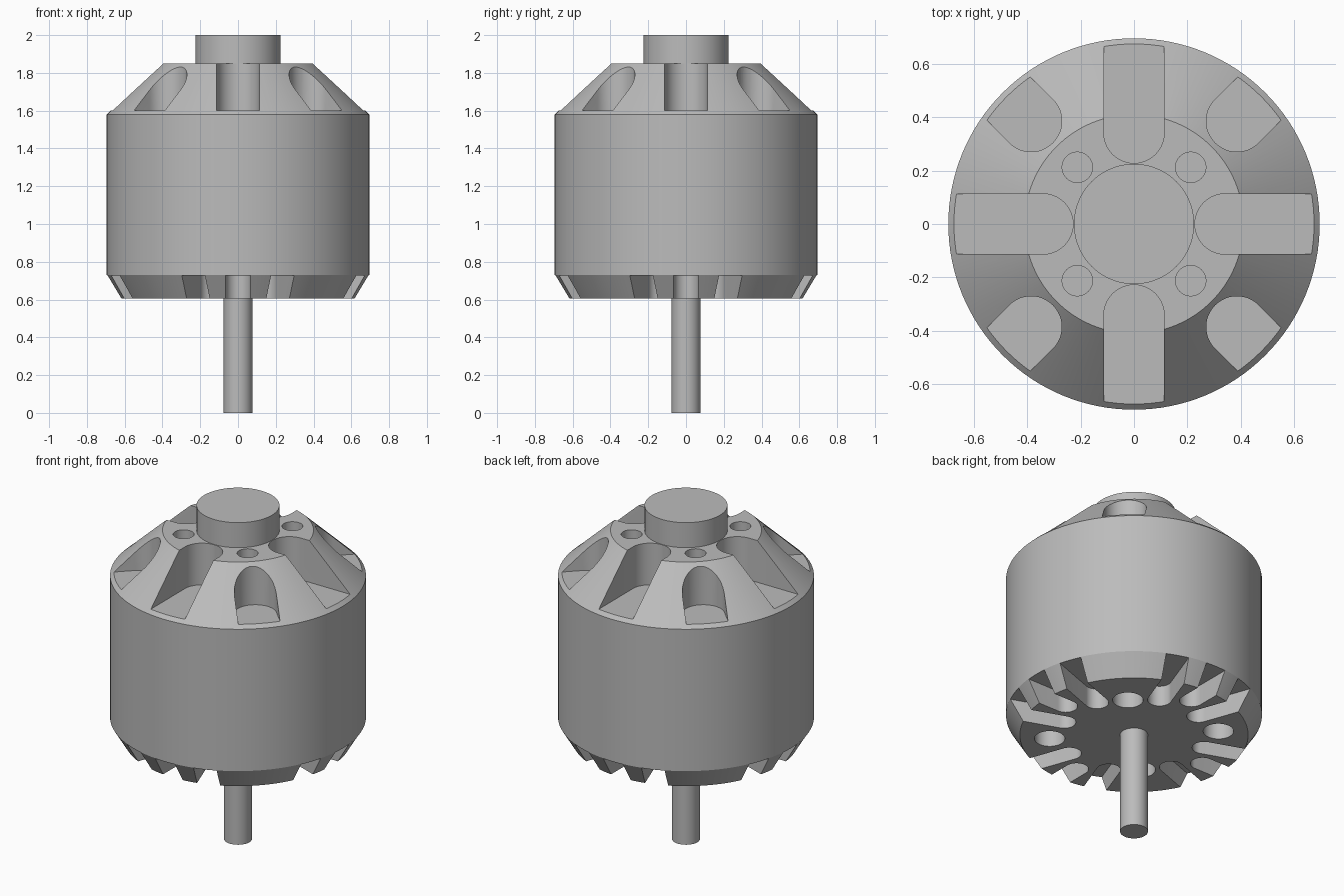
import bpy, bmesh, math
from mathutils import Matrix

old = bpy.data.objects.get("Cube")
if old:
    bpy.data.objects.remove(old, do_unlink=True)

metal = bpy.data.materials.new("grey_metal")
metal.use_nodes = True
GREY = (0.5, 0.5, 0.5, 1)
metal.diffuse_color = GREY
metal.node_tree.nodes["Principled BSDF"].inputs["Base Color"].default_value = GREY


def make_object(name, bm):
    bmesh.ops.recalc_face_normals(bm, faces=bm.faces)
    mesh = bpy.data.meshes.new(name)
    bm.to_mesh(mesh)
    bm.free()
    mesh.materials.append(metal)
    obj = bpy.data.objects.new(name, mesh)
    bpy.context.collection.objects.link(obj)
    return obj


def turned(name, profile, sides):
    """Solid of revolution from (radius, height) points."""
    bm = bmesh.new()
    rings = []
    for r, z in profile:
        rings.append([bm.verts.new((r * math.cos(a), r * math.sin(a), z))
                      for a in (math.tau * i / sides for i in range(sides))])
    for low, high in zip(rings, rings[1:]):
        for i in range(sides):
            j = (i + 1) % sides
            bm.faces.new((low[i], low[j], high[j], high[i]))
    bm.faces.new(rings[0])
    bm.faces.new(rings[-1])
    return make_object(name, bm)


def add_prism(bm, outline, z0, z1, degrees):
    """Upright prism over an outline, turned about the z axis."""
    turn = Matrix.Rotation(math.radians(degrees), 4, "Z")
    low = [bm.verts.new((x, y, z0)) for x, y in outline]
    high = [bm.verts.new((x, y, z1)) for x, y in outline]
    bm.faces.new(low)
    bm.faces.new(high)
    n = len(outline)
    for i in range(n):
        j = (i + 1) % n
        bm.faces.new((low[i], low[j], high[j], high[i]))
    bmesh.ops.transform(bm, matrix=turn, verts=low + high)


def arc(cx, radius, start, sweep, steps):
    return [(cx + radius * math.cos(a), radius * math.sin(a))
            for a in (start + sweep * i / steps for i in range(steps + 1))]


def slot(inner, half):
    """Radial slot with a round inner end, open on the outside."""
    return arc(inner + half, half, math.pi / 2, math.pi, 24) + [(1, -half), (1, half)]


def hole(distance, radius):
    return arc(distance, radius, 0, math.tau, 32)[:-1]


def smooth(obj):
    bpy.ops.object.select_all(action="DESELECT")
    obj.select_set(True)
    bpy.context.view_layer.objects.active = obj
    bpy.ops.object.shade_smooth_by_angle(angle=math.radians(25))


# Turned housing with chamfered bottom and conical top
housing = turned("motor_housing",
                 [(0.62, 0.605), (0.695, 0.73), (0.695, 1.58), (0.41, 1.85)], 128)

cut = bmesh.new()
for side in range(4):
    axis = side * 90
    # Top vents and screw holes
    add_prism(cut, slot(0.228, 0.113), 1.6, 2.1, axis)
    add_prism(cut, slot(0.43, 0.115), 1.6, 2.1, axis + 45)
    add_prism(cut, hole(0.3, 0.057), 1.6, 2.1, axis + 45)
    # Bottom vents in groups of three, and mounting holes
    for offset, inner in ((-20, 0.34), (0, 0.42), (20, 0.34)):
        add_prism(cut, slot(inner, 0.065), 0.5, 0.728, axis + offset)
    add_prism(cut, hole(0.46 if side % 2 else 0.38, 0.083), 0.5, 0.728, axis + 45)
cutter = make_object("vent_cutter", cut)
cutter.hide_render = True

boolean = housing.modifiers.new("vents", "BOOLEAN")
boolean.operation = "DIFFERENCE"
boolean.solver = "EXACT"
boolean.object = cutter
bpy.context.view_layer.objects.active = housing
bpy.ops.object.modifier_apply(modifier="vents")
bpy.data.objects.remove(cutter, do_unlink=True)

# Hub on top and output shaft below
hub = turned("top_hub", [(0.225, 1.84), (0.225, 2)], 96)
shaft = turned("shaft", [(0.076, 0), (0.076, 0.62)], 48)

for part in (housing, hub, shaft):
    smooth(part)
